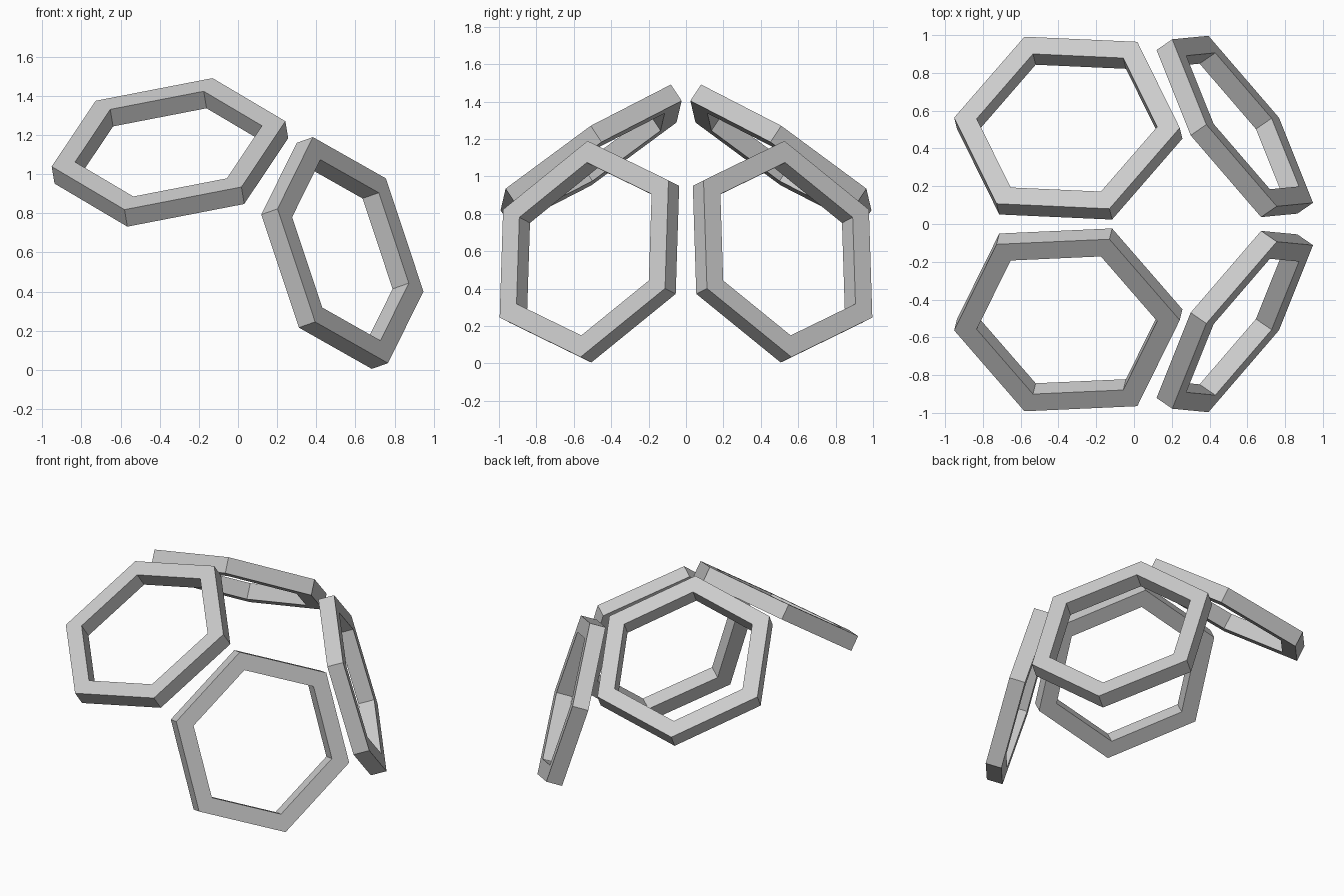
import bpy, bmesh, math
from mathutils import Vector, Matrix

cube = bpy.data.objects.get("Cube")
if cube:
    bpy.data.objects.remove(cube, do_unlink=True)

RADIUS = 0.609       # outer corner radius
INNER = 0.8          # opening size relative to the outside
DEPTH = 0.105        # frame thickness

grey = bpy.data.materials.new("light_grey")
grey.use_nodes = True
grey.diffuse_color = (0.6, 0.6, 0.6, 1)
grey.node_tree.nodes["Principled BSDF"].inputs["Base Color"].default_value = (0.6, 0.6, 0.6, 1)


def hex_frame(name, center, corner, normal):
    """Hexagonal frame whose outward face is centred on center, with one corner along corner."""
    z = Vector(normal).normalized()
    x = Vector(corner)
    x = (x - z * x.dot(z)).normalized()
    y = z.cross(x)
    place = Matrix((x, y, z)).transposed().to_4x4()
    place.translation = Vector(center)

    # Rectangular section carried round the six corners
    section = [(RADIUS, 0), (RADIUS * INNER, 0), (RADIUS * INNER, -DEPTH), (RADIUS, -DEPTH)]
    bm = bmesh.new()
    loops = []
    for i in range(6):
        a = i * math.pi / 3
        loops.append([bm.verts.new((r * math.cos(a), r * math.sin(a), h)) for r, h in section])
    for i in range(6):
        p, q = loops[i], loops[(i + 1) % 6]
        for j in range(4):
            k = (j + 1) % 4
            bm.faces.new((p[j], q[j], q[k], p[k]))
    bmesh.ops.recalc_face_normals(bm, faces=bm.faces)
    mesh = bpy.data.meshes.new(name)
    bm.to_mesh(mesh)
    bm.free()
    mesh.materials.append(grey)
    obj = bpy.data.objects.new(name, mesh)
    obj.matrix_world = place
    bpy.context.collection.objects.link(obj)
    return obj


# Two frames in front, repeated mirrored behind
for side, s in (("front", 1), ("back", -1)):
    hex_frame(f"upper_{side}_frame", (-0.355, -0.536 * s, 1.155),
              (0.595, 0.027 * s, 0.115), (-0.136, -0.544 * s, 0.828))
    hex_frame(f"lower_{side}_frame", (0.575, -0.545 * s, 0.612),
              (0.375, 0.435 * s, -0.212), (0.79, -0.544 * s, 0.28))
